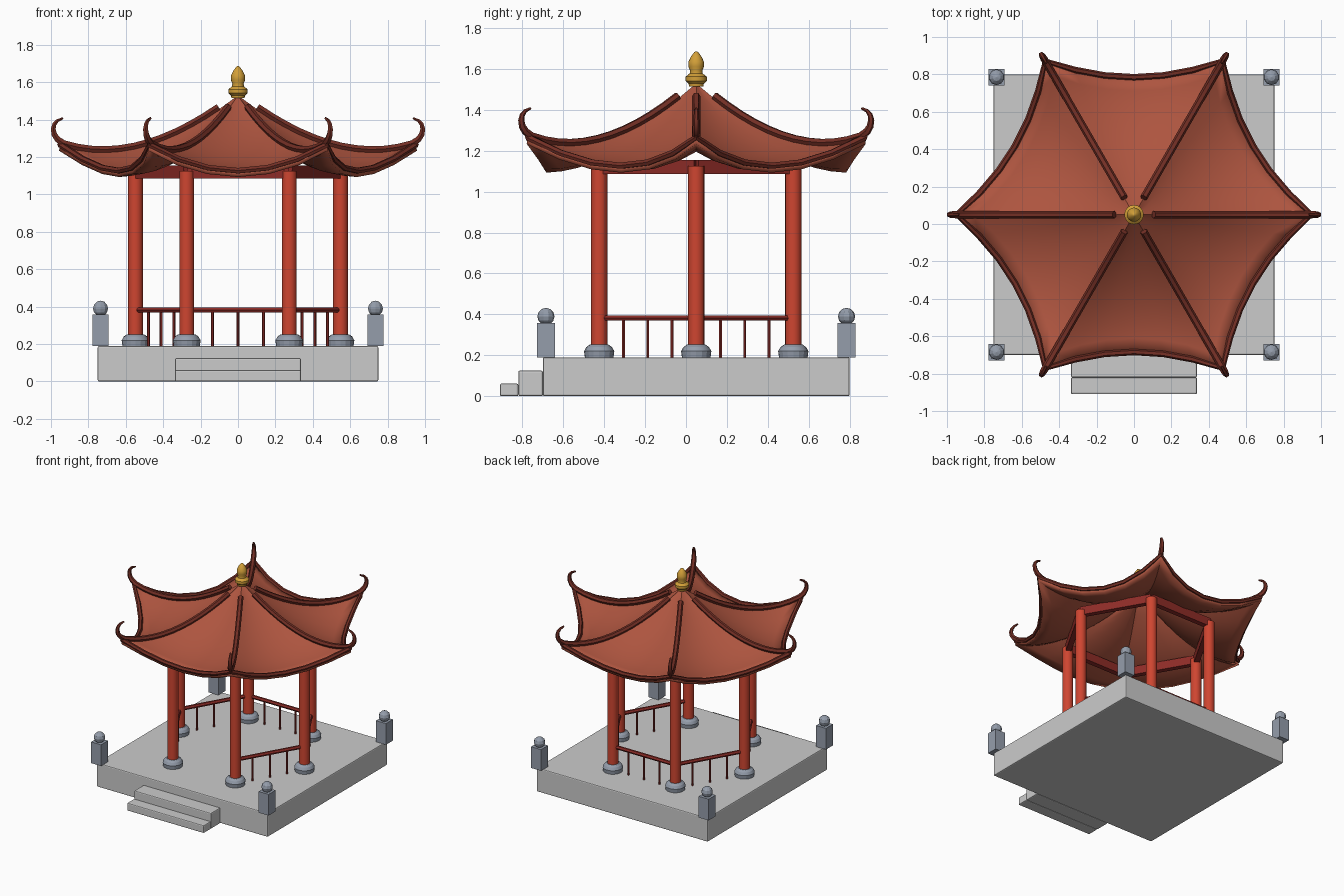
import bpy, bmesh
from math import pi, sin, cos, radians
from mathutils import Vector

if "Cube" in bpy.data.objects:
    bpy.data.objects.remove(bpy.data.objects["Cube"])

CY = 0.05          # pavilion centre in y
FLOOR = 0.19
R_COL = 0.548


def material(name, rgb):
    m = bpy.data.materials.new(name)
    m.diffuse_color = (*rgb, 1)
    m.use_nodes = True
    m.node_tree.nodes["Principled BSDF"].inputs["Base Color"].default_value = m.diffuse_color
    return m


RED = material("red_lacquer", (0.62, 0.06, 0.03))
RAIL = material("dark_red", (0.27, 0.025, 0.02))
TILE = material("roof_tile", (0.42, 0.09, 0.05))
RIDGE = material("ridge_tile", (0.17, 0.028, 0.018))
GOLD = material("gold", (0.65, 0.35, 0.04))
SLATE = material("slate", (0.30, 0.34, 0.41))


def finish(obj, mat=None, smooth=None):
    if mat:
        obj.data.materials.append(mat)
    if smooth:
        bpy.ops.object.select_all(action='DESELECT')
        obj.select_set(True)
        bpy.context.view_layer.objects.active = obj
        bpy.ops.object.shade_smooth_by_angle(angle=radians(smooth))
    return obj


def from_bmesh(name, bm, mat=None, smooth=None):
    me = bpy.data.meshes.new(name)
    bm.to_mesh(me)
    bm.free()
    obj = bpy.data.objects.new(name, me)
    bpy.context.collection.objects.link(obj)
    return finish(obj, mat, smooth)


def box(name, centre, size, mat=None, rot=0, bevel=0):
    bm = bmesh.new()
    bmesh.ops.create_cube(bm, size=1)
    bmesh.ops.scale(bm, vec=size, verts=bm.verts)
    obj = from_bmesh(name, bm, mat)
    obj.location = centre
    obj.rotation_euler.z = rot
    if bevel:
        b = obj.modifiers.new("bevel", 'BEVEL')
        b.width, b.segments = bevel, 2
    return obj


def lathe(name, profile, loc, mat=None, seg=16, smooth=35):
    bm = bmesh.new()
    rings = [[bm.verts.new((r * cos(2 * pi * i / seg), r * sin(2 * pi * i / seg), z))
              for i in range(seg)] for r, z in profile]
    for a, b in zip(rings, rings[1:]):
        for i in range(seg):
            j = (i + 1) % seg
            bm.faces.new((a[i], a[j], b[j], b[i]))
    bm.faces.new(rings[0][::-1])
    bm.faces.new(rings[-1])
    obj = from_bmesh(name, bm, mat, smooth)
    obj.location = loc
    return obj


def tube(name, pts, radius, mat, radii=None, cyclic=False, smooth=50):
    cu = bpy.data.curves.new(name, 'CURVE')
    cu.dimensions = '3D'
    cu.bevel_depth, cu.bevel_resolution, cu.use_fill_caps = radius, 1, True
    sp = cu.splines.new('POLY')
    sp.points.add(len(pts) - 1)
    for i, p in enumerate(pts):
        sp.points[i].co = (*p, 1)
        sp.points[i].radius = radii[i] if radii else 1
    sp.use_cyclic_u = cyclic
    obj = bpy.data.objects.new(name, cu)
    bpy.context.collection.objects.link(obj)
    bpy.ops.object.select_all(action='DESELECT')
    obj.select_set(True)
    bpy.context.view_layer.objects.active = obj
    bpy.ops.object.convert(target='MESH')
    return finish(bpy.context.object, mat, smooth)


def polar(r, deg, z):
    return Vector((r * cos(radians(deg)), CY + r * sin(radians(deg)), z))


# Platform and steps
box("platform", (0, CY, FLOOR / 2), (1.5, 1.5, FLOOR), bevel=0.008)
box("upper_step", (0, -0.76, 0.0625), (0.674, 0.12, 0.125), bevel=0.008)
box("lower_step", (0, -0.865, 0.031), (0.674, 0.09, 0.062), bevel=0.008)

# Corner posts with ball caps
for sx in (-1, 1):
    for sy in (-1, 1):
        x, y = sx * 0.735, CY + sy * 0.735
        box("corner_post", (x, y, FLOOR + 0.084), (0.087, 0.087, 0.168), SLATE)
        bm = bmesh.new()
        bmesh.ops.create_uvsphere(bm, u_segments=10, v_segments=6, radius=0.042)
        from_bmesh("post_ball", bm, SLATE).location = (x, y, 0.39)

# Columns, stone bases, beams and railings
for k in range(6):
    a = 60 * k
    p, q = polar(R_COL, a, 0), polar(R_COL, a + 60, 0)
    lathe("column", [(0.04, FLOOR), (0.04, 1.125)], p, RED)
    lathe("column_base", [(0.07, 0), (0.074, 0.03), (0.063, 0.05), (0.046, 0.062)],
          p + Vector((0, 0, FLOOR)), SLATE, smooth=20)
    mid = (p + q) / 2
    box("beam", (mid.x, mid.y, 1.12), (R_COL, 0.04, 0.068), RAIL, radians(a + 120))
    if k == 4:      # open entrance side
        continue
    up = Vector((0, 0, 0.382))
    tube("handrail", [p + up, q + up], 0.015, RAIL)
    for t in (0.25, 0.5, 0.75):
        b = p.lerp(q, t)
        tube("baluster", [b + Vector((0, 0, FLOOR)), b + up], 0.008, RAIL)


# Roof: six concave panels with swept-up corners
def roof_point(k, u, s, dz=0):
    along, out = 0.475 * s * u, (0.735 + 0.088 * s * s) * u
    a = radians(60 * k + 30)
    z = 1.53 - 0.405 * (1 - (1 - u) ** 1.8) + 0.14 * s * s * u ** 2.5
    return Vector((out * cos(a) - along * sin(a),
                   CY + out * sin(a) + along * cos(a), z + dz))


NU, NS = 10, 6
bm = bmesh.new()
for k in range(6):
    grid = [[bm.verts.new(roof_point(k, max(i / NU, 0.002), -1 + 2 * j / NS))
             for j in range(NS + 1)] for i in range(NU + 1)]
    for i in range(NU):
        for j in range(NS):
            bm.faces.new((grid[i][j], grid[i + 1][j], grid[i + 1][j + 1], grid[i][j + 1]))
bmesh.ops.remove_doubles(bm, verts=bm.verts, dist=0.003)
bmesh.ops.recalc_face_normals(bm, faces=bm.faces)
if sum(f.normal.z for f in bm.faces) < 0:
    bmesh.ops.reverse_faces(bm, faces=bm.faces)
roof = from_bmesh("roof", bm, TILE, 40)
sol = roof.modifiers.new("thickness", 'SOLIDIFY')
sol.thickness, sol.offset = 0.032, -1

# Eave trim running round the roof edge
eave = [roof_point(k, 1, -1 + 2 * j / NS, 0.002) for k in range(6) for j in range(NS)]
tube("eave_trim", eave, 0.017, RIDGE, cyclic=True)

# Hip ridges ending in tapered upward curls
curl = [(0.965, 1.295), (0.982, 1.32), (0.988, 1.35), (0.982, 1.375),
        (0.965, 1.395), (0.935, 1.408)]
for k in range(6):
    pts = [roof_point(k, 0.11 + 0.87 * i / 11, -1, 0.014) for i in range(12)]
    pts += [polar(r, 60 * k, z) for r, z in curl]
    tube("hip_ridge", pts, 0.02, RIDGE,
         radii=[1] * 12 + [0.95, 0.85, 0.75, 0.62, 0.48, 0.3])

# Gold finial
lathe("finial", [(0.035, 1.515), (0.037, 1.528), (0.052, 1.542), (0.052, 1.562),
                 (0.032, 1.578), (0.03, 1.592), (0.038, 1.612), (0.038, 1.635),
                 (0.026, 1.66), (0.01, 1.682), (0.003, 1.686)], (0, CY, 0), GOLD)
